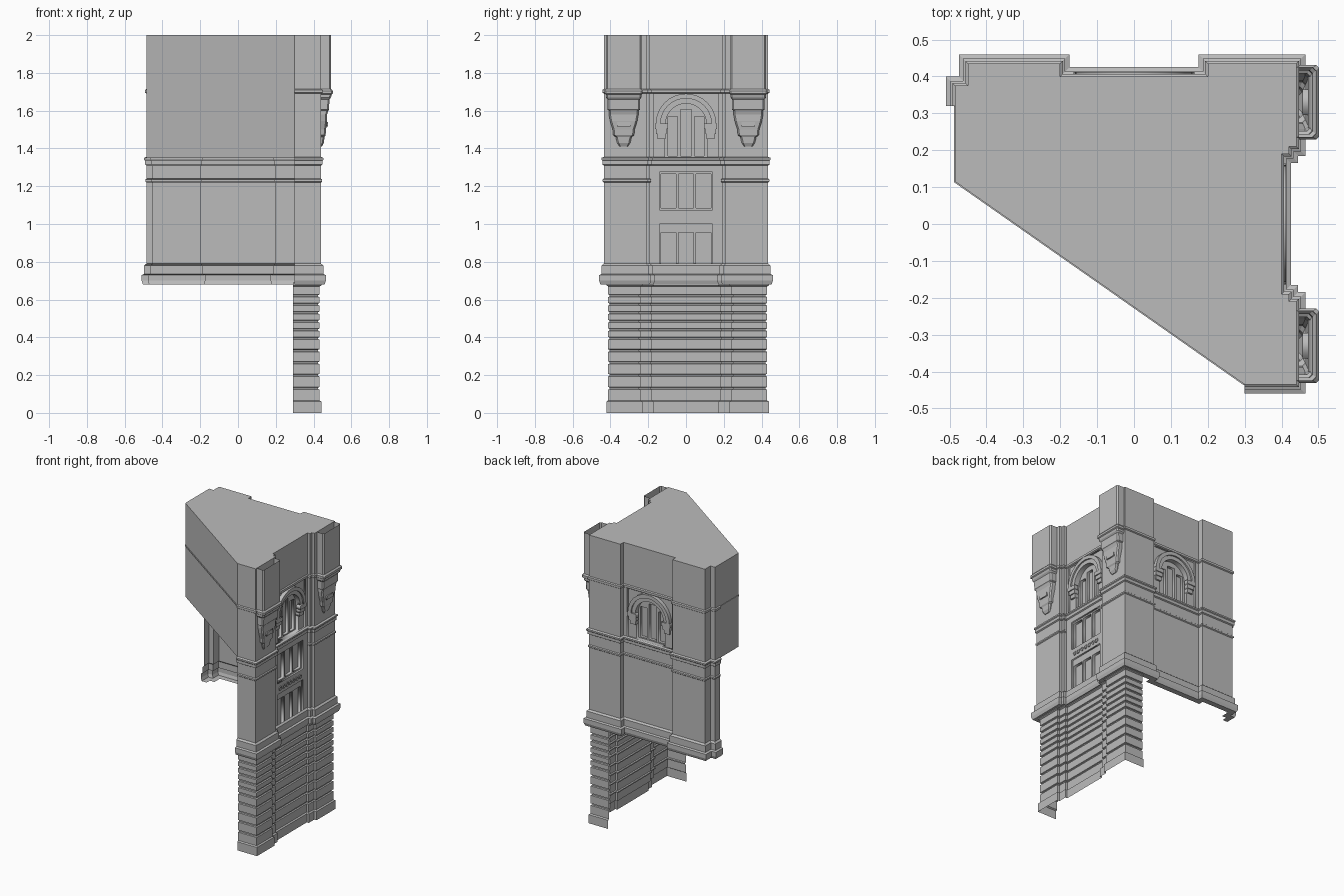
import bpy, bmesh, math
from mathutils import Matrix, Vector

cube = bpy.data.objects.get("Cube")
if cube:
    bpy.data.objects.remove(cube, do_unlink=True)

stone = bpy.data.materials.new("grey_stone")
stone.use_nodes = True
GREY = (0.5, 0.5, 0.5, 1)
stone.diffuse_color = GREY
stone.node_tree.nodes["Principled BSDF"].inputs["Base Color"].default_value = GREY


def add_object(name, mesh):
    obj = bpy.data.objects.new(name, mesh)
    mesh.materials.clear()
    mesh.materials.append(stone)
    bpy.context.collection.objects.link(obj)
    return obj


def finish(name, bm):
    mesh = bpy.data.meshes.new(name)
    bm.to_mesh(mesh)
    bm.free()
    return add_object(name, mesh)


def offset_path(path, d):
    """Shift an open polyline outward (to its right) with mitred corners."""
    pts = [Vector(p) for p in path]
    dirs = [(b - a).normalized() for a, b in zip(pts, pts[1:])]
    norms = [Vector((v.y, -v.x)) for v in dirs]
    out = []
    for i, p in enumerate(pts):
        n0, n1 = norms[max(i - 1, 0)], norms[min(i, len(norms) - 1)]
        out.append(p + (n0 + n1) * (d / (1 + n0.dot(n1))))
    return out


def sweep(name, path, profile, skip=lambda seg, z: False):
    """Run an (offset, z) profile along a plan path, leaving out skipped faces."""
    bm = bmesh.new()
    rows = [[bm.verts.new((p.x, p.y, z)) for p in offset_path(path, d)]
            for d, z in profile]
    for k in range(len(rows) - 1):
        z = (profile[k][1] + profile[k + 1][1]) / 2
        for i in range(len(path) - 1):
            if not skip(i, z):
                bm.faces.new((rows[k][i], rows[k][i + 1],
                              rows[k + 1][i + 1], rows[k + 1][i]))
    return finish(name, bm)


# Wall frames: local x runs along the wall, local y is up, local z is outward
SIDES = {
    "right": Matrix(((0, 0, 1, 0), (1, 0, 0, 0), (0, 1, 0, 0), (0, 0, 0, 1))),
    "back": Matrix(((-1, 0, 0, 0), (0, 0, 1, 0), (0, 1, 0, 0), (0, 0, 0, 1))),
}


def plate(name, side, loops, front, thick):
    """Flat slab with holes, its outer face at distance front from the centre."""
    curve = bpy.data.curves.new(name, 'CURVE')
    curve.dimensions = '2D'
    curve.fill_mode = 'BOTH'
    curve.extrude = thick / 2
    for loop in loops:
        spline = curve.splines.new('POLY')
        spline.points.add(len(loop) - 1)
        for point, (u, z) in zip(spline.points, loop):
            point.co = (u, z, 0, 1)
        spline.use_cyclic_u = True
    temp = bpy.data.objects.new("temp", curve)
    bpy.context.collection.objects.link(temp)
    graph = bpy.context.evaluated_depsgraph_get()
    mesh = bpy.data.meshes.new_from_object(temp.evaluated_get(graph))
    bpy.data.objects.remove(temp, do_unlink=True)
    bpy.data.curves.remove(curve)
    mesh.transform(SIDES[side] @ Matrix.Translation((0, 0, front - thick / 2)))
    mesh.name = name
    return add_object(name, mesh)


def rect(u0, u1, z0, z1):
    return [(u0, z0), (u1, z0), (u1, z1), (u0, z1)]


SPRING = 1.53


def arc(r, n=16):
    return [(r * math.cos(math.pi * i / n), SPRING + r * math.sin(math.pi * i / n))
            for i in range(n + 1)]


def arch(r, z0):
    return [(r, z0)] + arc(r) + [(-r, z0)]


def ngon(u, z, r, n=8):
    return [(u + r * math.cos(math.tau * i / n), z + r * math.sin(math.tau * i / n))
            for i in range(n)]


# Main walls with cornice and string courses
front_end, left_end = (0.30, -0.435), (-0.485, 0.32)
right_bay = [(0.44, -0.21), (0.42, -0.21), (0.42, -0.19), (0.40, -0.19)]
right_bay += [(x, -y) for x, y in reversed(right_bay)]
back_bay = [(0.2, 0.435), (0.2, 0.40), (-0.2, 0.40), (-0.2, 0.435)]
wall_path = ([front_end, (0.44, -0.435)] + right_bay + [(0.44, 0.435)] + back_bay
             + [(-0.45, 0.435), (-0.45, 0.375), (-0.485, 0.375), left_end])
RIGHT_SEG, BACK_SEG = 5, 12
wall_profile = [(-0.02, 0.68), (0.018, 0.68), (0.025, 0.70), (0.025, 0.73),
                (0.012, 0.735), (0.012, 0.78), (0, 0.79), (0, 1.22),
                (0.006, 1.225), (0.006, 1.235), (0, 1.24), (0, 1.31),
                (0.008, 1.315), (0.008, 1.335), (0.013, 1.34), (0.013, 1.35),
                (0, 1.355), (0, 1.69), (0.007, 1.695), (0.007, 1.71),
                (0, 1.715), (0, 2)]


def in_opening(seg, z):
    arched = 1.355 < z < 1.69 and seg in (RIGHT_SEG, BACK_SEG)
    return arched or (seg == RIGHT_SEG and 0.79 < z < 1.31)


sweep("main_walls", wall_path, wall_profile, in_opening)

# Upper cut-off wall and flat roof
corner = (-0.485, 0.115)
sweep("upper_diagonal_wall", [left_end, corner, front_end],
      [(0, 1.35), (0, 1.7), (0.003, 1.7), (0.003, 1.71), (0, 1.71), (0, 2)])
bm = bmesh.new()
bm.faces.new([bm.verts.new((x, y, 2)) for x, y in wall_path + [corner]])
finish("roof", bm)

# Banded stone base with short returns at both ends
base_path = [(0.29, -0.412), (0.432, -0.412), (0.432, -0.24), (0.415, -0.24),
             (0.415, -0.18), (0.40, -0.18), (0.40, 0.18), (0.415, 0.18),
             (0.415, 0.24), (0.432, 0.24), (0.432, 0.43), (0.29, 0.43)]
joints = [0.13, 0.20, 0.265, 0.33, 0.395, 0.44, 0.485, 0.53, 0.575, 0.62]
base_profile = [(0.009, 0), (0.009, 0.06), (0, 0.066)]
for z in joints:
    base_profile += [(0, z - 0.007), (-0.008, z - 0.004), (-0.008, z + 0.004), (0, z + 0.007)]
base_profile += [(0, 0.67), (0.01, 0.675), (0.01, 0.69)]
sweep("banded_base", base_path, base_profile)

# Arched windows on the right and back
for side, half in (("right", 0.19), ("back", 0.2)):
    def part(name, loops, front, thick):
        plate(f"{side}_{name}", side, loops, front, thick)

    part("arch_bay_frame", [rect(-half, half, 1.35, 1.692), rect(-0.172, 0.172, 1.352, 1.69)],
         0.40, 0.02)
    part("arch_bay_panel", [rect(-half, half, 1.35, 1.692), arch(0.11, 1.352)], 0.386, 0.04)
    part("outer_arch_ring", [arc(0.16) + arc(0.135)[::-1]], 0.412, 0.03)
    part("inner_arch_ring", [arc(0.135) + arc(0.108)[::-1]], 0.402, 0.02)
    for step in range(3):
        z = 1.45 + 0.027 * step
        reach = 0.152 + 0.006 * step
        part("arch_impost", [rect(s * 0.13 - (reach - 0.13), s * 0.13 + (reach - 0.13), z, z + 0.027)
                             for s in (-1, 1)], 0.398 + 0.007 * step, 0.03)
    part("arch_mullions", [arch(0.112, 1.35), rect(-0.028, 0.028, 1.36, 1.605),
                           rect(-0.095, -0.045, 1.36, 1.57), rect(0.045, 0.095, 1.36, 1.57)],
         0.365, 0.02)
    part("arch_pane", [arch(0.112, 1.35)], 0.342, 0.004)

# Two rows of triple windows on the right
rows = [(0.755, 0.955), (1.085, 1.265)]
openings = [rect(-0.14, 0.14, 0.745, 1.0), rect(-0.14, 0.14, 1.075, 1.275)]
lights = [rect(u - 0.04, u + 0.04, a, b) for a, b in rows for u in (-0.092, 0, 0.092)]
plate("window_bay_panel", "right", [rect(-0.19, 0.19, 0.735, 1.315)] + openings, 0.40, 0.03)
plate("window_mullions", "right", [rect(-0.15, 0.15, 0.74, 1.29)] + lights, 0.388, 0.02)
plate("window_panes", "right", [rect(-0.15, 0.15, 0.74, 1.29)], 0.366, 0.004)
rosettes = [ngon(0.036 * i, 1.035, r) for i in range(-3, 4) for r in (0.015, 0.009)]
plate("rosette_row", "right", rosettes, 0.405, 0.01)

# Hollow corner turrets on stepped corbels: (half width, reach, height)
tiers = [(0.022, 0.445, 1.41), (0.035, 0.455, 1.43), (0.042, 0.458, 1.46),
         (0.055, 0.464, 1.47), (0.058, 0.466, 1.50), (0.072, 0.472, 1.545),
         (0.078, 0.472, 1.58), (0.078, 0.478, 1.60), (0.086, 0.482, 1.605),
         (0.086, 0.484, 1.66), (0.094, 0.492, 1.67), (0.094, 0.496, 1.685),
         (0.101, 0.502, 1.69), (0.101, 0.502, 1.705), (0.094, 0.493, 1.715),
         (0.094, 0.493, 2)]
for name, yc in (("front", -0.33), ("back", 0.33)):
    bm = bmesh.new()
    rings = []
    for w, reach, z in tiers:
        c = min(0.008, (reach - 0.43) / 3)
        outline = [(0.43, -w), (reach - c, -w), (reach, c - w),
                   (reach, w - c), (reach - c, w), (0.43, w)]
        rings.append([bm.verts.new((x, yc + y, z)) for x, y in outline])
    for lo, hi in zip(rings, rings[1:]):
        for i in range(5):
            bm.faces.new((lo[i], lo[i + 1], hi[i + 1], hi[i]))
    bm.faces.new(rings[0][::-1])
    finish(name + "_turret", bm)
    plate(name + "_corbel_block", "right",
          [rect(yc - 0.035, yc + 0.035, 1.515, 1.54)], 0.477, 0.02)
